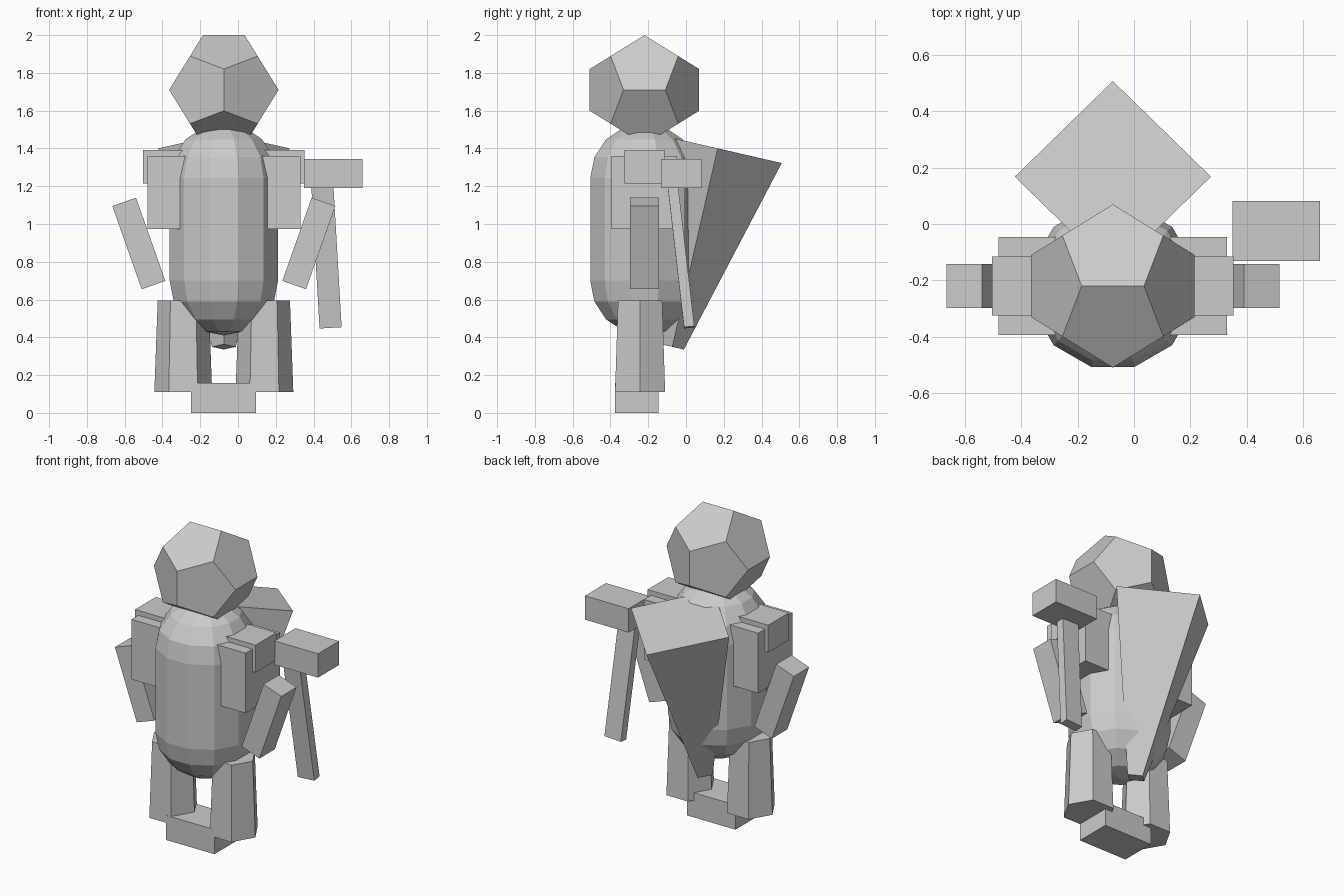
import bpy, bmesh, math
from mathutils import Matrix

if "Cube" in bpy.data.objects:
    bpy.data.objects.remove(bpy.data.objects["Cube"])

CX, CY = -0.075, -0.22      # axis of the figure


def finish(bm, name):
    bmesh.ops.recalc_face_normals(bm, faces=bm.faces)
    me = bpy.data.meshes.new(name)
    bm.to_mesh(me)
    bm.free()
    ob = bpy.data.objects.new(name, me)
    bpy.context.collection.objects.link(ob)
    return ob


def box(name, center, size, rot=(0, 0, 0)):
    bm = bmesh.new()
    bmesh.ops.create_cube(bm, size=1.0, matrix=Matrix.Diagonal((*size, 1)))
    ob = finish(bm, name)
    ob.location, ob.rotation_euler = center, rot
    return ob


def frustum(name, sides, r_low, r_top, depth, center, turn=0, tilt=0):
    bm = bmesh.new()
    bmesh.ops.create_cone(bm, cap_ends=True, segments=sides, radius1=r_low,
                          radius2=r_top, depth=depth,
                          matrix=Matrix.Rotation(turn, 4, 'Z'))
    ob = finish(bm, name)
    ob.location, ob.rotation_euler = center, (tilt, 0, 0)
    return ob


# Head: dodecahedron with an edge on top
phi, s = (1 + 5 ** 0.5) / 2, 0.179
bm = bmesh.new()
signs = (-1, 1)
pts = [(a, b, c) for a in signs for b in signs for c in signs]
for a in signs:
    for b in signs:
        pts += [(a / phi, 0, b * phi), (0, a * phi, b / phi), (a * phi, b / phi, 0)]
for p in pts:
    bm.verts.new([v * s for v in p])
bmesh.ops.convex_hull(bm, input=bm.verts)
bmesh.ops.dissolve_limit(bm, angle_limit=0.02, verts=bm.verts, edges=bm.edges)
finish(bm, "head").location = (CX, CY, 1.71)

# Body: low-poly capsule
SEG, R, H = 12, 0.297, 0.29
profile = []
for base, steps in ((0.70, range(-3, 1)), (1.243, range(0, 4))):
    for k in steps:
        t = k * math.pi / 8
        profile.append((R * math.cos(t), base + H * math.sin(t)))
bm = bmesh.new()
rings = []
for r, z in profile:
    rings.append([bm.verts.new((r * math.cos((i + 0.5) * math.tau / SEG),
                                r * math.sin((i + 0.5) * math.tau / SEG), z))
                  for i in range(SEG)])
low, top = bm.verts.new((0, 0, 0.70 - H)), bm.verts.new((0, 0, 1.243 + H))
for i in range(SEG):
    j = (i + 1) % SEG
    for a, b in zip(rings, rings[1:]):
        bm.faces.new((a[i], a[j], b[j], b[i]))
    bm.faces.new((low, rings[0][j], rings[0][i]))
    bm.faces.new((top, rings[-1][i], rings[-1][j]))
finish(bm, "body").location = (CX, CY, 0)

# Paired limbs
for side, sx in (("left", -1), ("right", 1)):
    frustum(side + "_leg", 6, 0.153, 0.135, 0.485,
            (CX + sx * 0.215, -0.243, 0.3525), turn=math.pi / 2)
    box(side + "_upper_arm", (CX + sx * 0.28, CY, 1.167), (0.25, 0.347, 0.385))
    box(side + "_shoulder", (CX + sx * 0.3, CY, 1.303), (0.256, 0.21, 0.175))
    box(side + "_forearm", (CX + sx * 0.45, CY, 0.897), (0.133, 0.155, 0.467),
        (0, sx * math.radians(19.4), 0))

# Foot block
box("foot", (-0.077, -0.26, 0.079), (0.345, 0.23, 0.158))

# Hammer
box("hammer_head", (0.505, -0.025, 1.267), (0.31, 0.213, 0.153))
box("hammer_handle", (0.467, -0.029, 0.85), (0.117, 0.055, 0.80),
    (0.115, -0.058, 0))

# Tapered square pack on the back
frustum("back_pack", 4, 0.063, 0.348, 1.078, (CX, 0.0475, 0.875),
        turn=math.pi / 2, tilt=-0.225)
